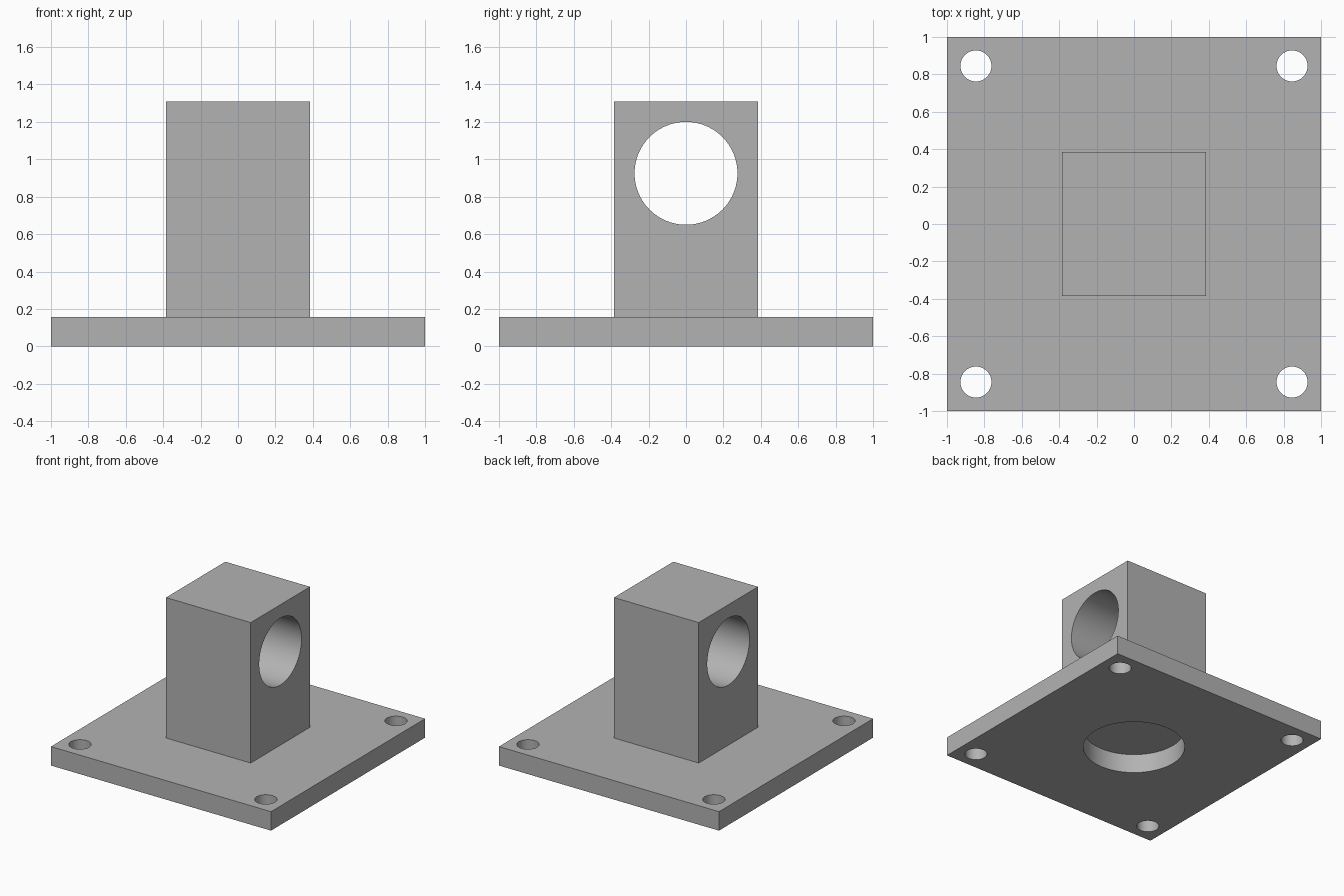
import bpy
from math import pi, radians

cube = bpy.data.objects.get("Cube")
if cube:
    bpy.data.objects.remove(cube, do_unlink=True)

PLATE_T = 0.156
POST_W = 0.77
TOP = 1.31
BORE_Z = 0.925
BOLT = 0.845

grey = bpy.data.materials.new("plain grey")
grey.use_nodes = True
colour = (0.45, 0.45, 0.45, 1)
grey.diffuse_color = colour
grey.node_tree.nodes["Principled BSDF"].inputs["Base Color"].default_value = colour


def box(name, size, bottom):
    bpy.ops.mesh.primitive_cube_add(size=1, location=(0, 0, bottom + size[2] / 2))
    ob = bpy.context.object
    ob.name = name
    ob.scale = size
    bpy.ops.object.transform_apply(location=True, rotation=False, scale=True)
    ob.data.materials.append(grey)
    return ob


def drill(target, name, radius, centre, rotation=(0, 0, 0)):
    """Cut a round through-hole, leaving a hidden cutter."""
    bpy.ops.mesh.primitive_cylinder_add(vertices=96, radius=radius, depth=1.5,
                                        location=centre, rotation=rotation)
    cutter = bpy.context.object
    cutter.name = name
    cutter.data.materials.append(grey)
    cutter.hide_render = True
    cutter.hide_set(True)
    cutter.display_type = 'WIRE'
    mod = target.modifiers.new(name, 'BOOLEAN')
    mod.operation = 'DIFFERENCE'
    mod.solver = 'EXACT'
    mod.object = cutter


def finish(ob):
    """Apply the cuts, remove the cutters and smooth the hole walls."""
    bpy.ops.object.select_all(action='DESELECT')
    bpy.context.view_layer.objects.active = ob
    ob.select_set(True)
    cutters = [m.object for m in ob.modifiers]
    for name in [m.name for m in ob.modifiers]:
        bpy.ops.object.modifier_apply(modifier=name)
    for cutter in cutters:
        bpy.data.objects.remove(cutter, do_unlink=True)
    bpy.ops.object.shade_smooth_by_angle(angle=radians(30))


# Base plate with four bolt holes and a round opening under the post
plate = box("base_plate", (2, 2, PLATE_T), 0)
for sx in (-1, 1):
    for sy in (-1, 1):
        drill(plate, "bolt_hole", 0.083, (sx * BOLT, sy * BOLT, 0))
drill(plate, "underside_opening", 0.382, (0, 0, 0))
finish(plate)

# Square post with a cross bore running left to right
post = box("post", (POST_W, POST_W, TOP - PLATE_T), PLATE_T)
drill(post, "cross_bore", 0.275, (0, 0, BORE_Z), (0, pi / 2, 0))
finish(post)
